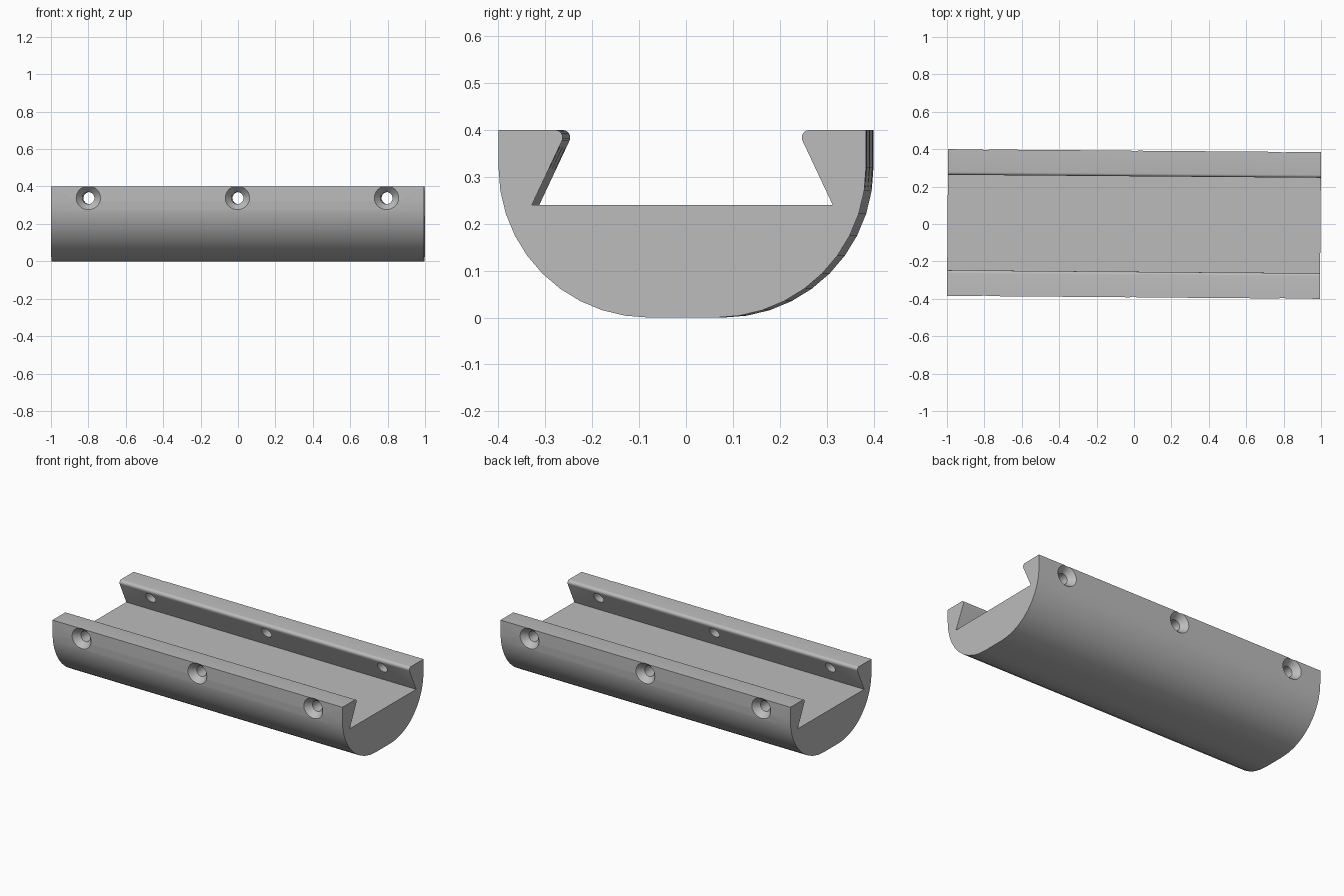
import bpy
import bmesh
from math import sin, cos, pi, radians
from mathutils import Matrix

cube = bpy.data.objects.get("Cube")
if cube:
    bpy.data.objects.remove(cube, do_unlink=True)

HALF_LEN, HALF_W, HEIGHT = 0.997, 0.392, 0.40
ROUND, FLOOR, HOLE_Z = 0.32, 0.24, 0.338

grey = bpy.data.materials.new("plain grey")
grey.use_nodes = True
grey.diffuse_color = (0.5, 0.5, 0.5, 1)
grey.node_tree.nodes["Principled BSDF"].inputs["Base Color"].default_value = (0.5, 0.5, 0.5, 1)


def loft(name, rings):
    """Skin a closed solid through rings of equal point count."""
    bm = bmesh.new()
    loops = [[bm.verts.new(p) for p in ring] for ring in rings]
    for a, b in zip(loops, loops[1:]):
        for i in range(len(a)):
            j = (i + 1) % len(a)
            bm.faces.new((a[i], a[j], b[j], b[i]))
    bm.faces.new(loops[0])
    bm.faces.new(loops[-1])
    bmesh.ops.recalc_face_normals(bm, faces=bm.faces)
    mesh = bpy.data.meshes.new(name)
    bm.to_mesh(mesh)
    bm.free()
    mesh.materials.append(grey)
    obj = bpy.data.objects.new(name, mesh)
    bpy.context.collection.objects.link(obj)
    return obj


# Half profile: rounded belly, straight wall, rounded lip, undercut groove
half = []
for i in range(11):
    a = radians(9 * i)
    half.append((HALF_W - ROUND + ROUND * sin(a), ROUND - ROUND * cos(a)))
half.append((HALF_W, HEIGHT))
lip_r = 0.016
for i in range(7):
    a = pi / 2 + i * radians(115) / 6
    half.append((0.271 + lip_r * cos(a), HEIGHT - lip_r + lip_r * sin(a)))
half.append((0.321, FLOOR))
profile = half + [(-y, z) for y, z in reversed(half)]
rail = loft("channel_rail", [[(x, y, z) for y, z in profile] for x in (-HALF_LEN, HALF_LEN)])

# Countersunk screw holes straight through both walls
side = [(-0.5, 0.065), (-HALF_W, 0.065), (-0.354, 0.032)]
steps = side + [(-y, r) for y, r in reversed(side)]
bpy.context.view_layer.objects.active = rail
for x in (-0.797, 0, 0.797):
    rings = [[(x + r * cos(k * pi / 16), y, HOLE_Z + r * sin(k * pi / 16)) for k in range(32)]
             for y, r in steps]
    cutter = loft("screw_hole_cutter", rings)
    cutter.hide_render = True
    mod = rail.modifiers.new("screw_hole", "BOOLEAN")
    mod.operation, mod.solver, mod.object = "DIFFERENCE", "EXACT", cutter
    bpy.ops.object.modifier_apply(modifier=mod.name)
    bpy.data.objects.remove(cutter, do_unlink=True)

# Slight turn about the vertical axis
rail.data.transform(Matrix.Rotation(-0.008, 4, "Z"))

bpy.ops.object.select_all(action="DESELECT")
rail.select_set(True)
bpy.ops.object.shade_smooth_by_angle(angle=radians(30))
